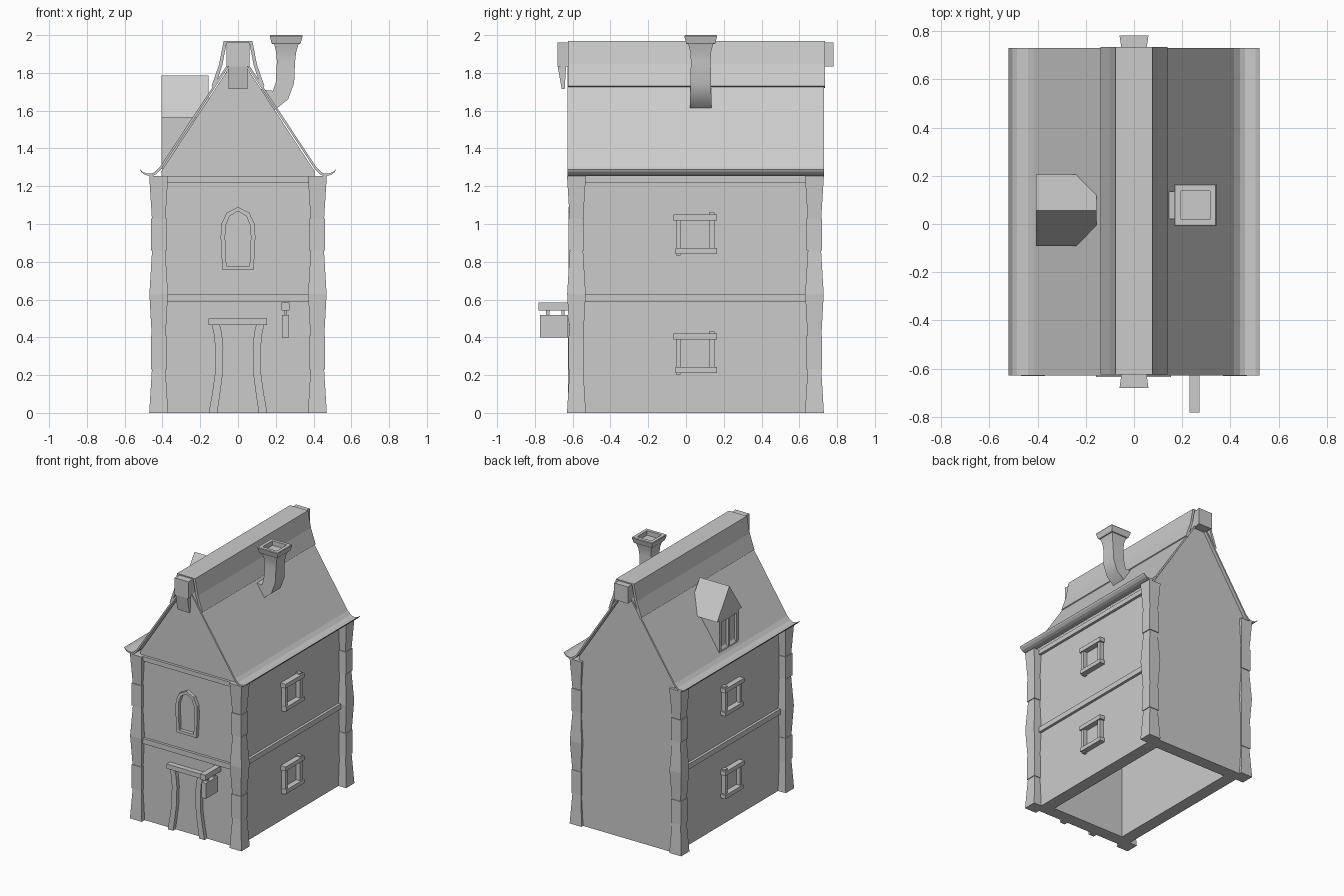
import bpy, bmesh, math

if "Cube" in bpy.data.objects:
    bpy.data.objects.remove(bpy.data.objects["Cube"])

CY = 0.05  # centre of the house along y


def finish(name, bm, smooth=False):
    bmesh.ops.recalc_face_normals(bm, faces=bm.faces)
    me = bpy.data.meshes.new(name)
    bm.to_mesh(me)
    bm.free()
    ob = bpy.data.objects.new(name, me)
    bpy.context.collection.objects.link(ob)
    if smooth:
        bpy.ops.object.select_all(action='DESELECT')
        ob.select_set(True)
        bpy.context.view_layer.objects.active = ob
        bpy.ops.object.shade_smooth_by_angle(angle=math.radians(35))
    return ob


def add_loft(bm, rings, caps=True):
    """Skin a list of rings that all have the same number of points."""
    vs = [[bm.verts.new(p) for p in r] for r in rings]
    n = len(vs[0])
    for a, b in zip(vs, vs[1:]):
        for i in range(n):
            bm.faces.new((a[i], a[(i + 1) % n], b[(i + 1) % n], b[i]))
    if caps:
        bm.faces.new(vs[0])
        bm.faces.new(vs[-1])


def add_prism(bm, pts, axis, a, b):
    """Extrude a profile: (x, z) along y or (y, z) along x."""
    def put(t):
        return [(p, t, q) if axis == 'y' else (t, p, q) for p, q in pts]
    add_loft(bm, [put(a), put(b)])


def prism(name, pts, axis, a, b):
    bm = bmesh.new()
    add_prism(bm, pts, axis, a, b)
    return finish(name, bm)


def boxes(name, *items):
    bm = bmesh.new()
    for x, y, z in items:
        add_prism(bm, [(x[0], z[0]), (x[1], z[0]), (x[1], z[1]), (x[0], z[1])], 'y', *y)
    return finish(name, bm)


def square(cx, cy, z, h):
    return [(cx - h, cy - h, z), (cx + h, cy - h, z), (cx + h, cy + h, z), (cx - h, cy + h, z)]


def sheet(half, dx, dz):
    """Symmetric thin shell profile from a right-hand outer half profile."""
    inner = [(max(x - dx, 0), z - dz) for x, z in half]
    def both(h):
        return h + [(-x, z) for x, z in reversed(h) if x > 0]
    return both(half) + both(inner)[::-1]


# walls: gabled prism with a gabled hollow, open from below
bm = bmesh.new()
add_prism(bm, [(-.405, 0), (.405, 0), (.405, 1.28), (0, 1.9), (-.405, 1.28)], 'y', -.595, .71)
bmesh.ops.recalc_face_normals(bm, faces=bm.faces)
hole = [f for f in bm.faces if f.calc_center_median().z < .001]
bmesh.ops.inset_individual(bm, faces=hole, thickness=.135)
for dz, flat in ((1.22, 1), (.4, 0)):
    hole = bmesh.ops.extrude_discrete_faces(bm, faces=hole)['faces']
    for v in hole[0].verts:
        v.co.z += dz
        v.co.x *= flat
bmesh.ops.remove_doubles(bm, verts=bm.verts[:], dist=.0005)
finish("walls", bm)

# corner posts of stacked stones
stones = [(0, .05), (.23, .036), (.23, .041), (.41, .041), (.41, .037), (.63, .049),
          (.86, .035), (.86, .041), (1.03, .041), (1.03, .036), (1.255, .05)]
for sx in (-1, 1):
    for sy in (-1, 1):
        bm = bmesh.new()
        add_loft(bm, [square(sx * .42, CY + sy * .63, z, h) for z, h in stones])
        finish("corner_post", bm)

# horizontal beams on front and sides
for z in ((.59, .63), (1.22, 1.255)):
    boxes("wall_beams",
          ((-.4, .4), (-.615, -.58), z),
          ((.39, .425), (CY - .61, CY + .61), z),
          ((-.425, -.39), (CY - .61, CY + .61), z))

# roof with curled eaves, and ridge cap
roof = [(.52, 1.29), (.505, 1.276), (.485, 1.268), (.46, 1.266), (.44, 1.275),
        (.415, 1.3), (.06, 1.838), (0, 1.93)]
prism("roof", sheet(roof, .006, .012), 'y', -.628, .73)
cap = [(.14, 1.73), (.1, 1.845), (.076, 1.97)]
prism("ridge_cap", sheet(cap, .016, .009), 'y', -.625, .735)

# ridge beam with flared ends, and front bracket
bm = bmesh.new()
ends = [(-.68, .06), (-.63, .053), (.735, .053), (.782, .06)]
add_loft(bm, [[(-w, y, 1.835), (w, y, 1.835), (w, y, 1.962), (-w, y, 1.962)] for y, w in ends])
finish("ridge_beam", bm)
prism("ridge_bracket", [(-.68, 1.84), (-.658, 1.715), (-.642, 1.715), (-.635, 1.84)], 'x', -.05, .05)

# side windows, two storeys on both sides
for s in (-1, 1):
    for dz in (0, -.63):
        x = sorted((s * .395, s * .437))
        xb = sorted((s * .395, s * .447))
        boxes("side_window",
              (x, (-.053, -.028), (.833 + dz, 1.03 + dz)),
              (x, (.122, .15), (.86 + dz, 1.06 + dz)),
              (xb, (-.065, .163), (1.018 + dz, 1.05 + dz)),
              (xb, (-.055, .163), (.842 + dz, .872 + dz)))

# arched front window frame
arch = [(-.083, .757), (.083, .757), (.092, .93), (.088, 1.0), (.06, 1.06),
        (0, 1.09), (-.06, 1.06), (-.088, 1.0), (-.092, .93)]
inner = [(x * .74, .92 + (z - .92) * .87) for x, z in arch]
bm = bmesh.new()
add_loft(bm, [[(x, y, z) for x, z in p] for p, y in
              ((arch, -.585), (arch, -.622), (inner, -.622), (inner, -.585))], caps=False)
finish("arched_window_frame", bm)

# door frame with curved jambs
jamb = [(.155, 0), (.137, .1), (.123, .2), (.12, .34), (.128, .42), (.14, .47),
        (.097, .47), (.085, .42), (.078, .34), (.082, .2), (.095, .1), (.11, 0)]
for s in (-1, 1):
    prism("door_jamb", [(s * x, z) for x, z in jamb], 'y', -.625, -.585)
boxes("door_lintel", ((-.157, .153), (-.635, -.585), (.465, .5)))

# hanging sign
boxes("sign_arm", ((.23, .272), (-.782, -.585), (.543, .585)))
boxes("sign_board", ((.233, .27), (-.772, -.625), (.4, .518)))
boxes("sign_hangers", *[((.244, .259), (y, y + .018), (.51, .55)) for y in (-.74, -.66)])

# bent chimney: inner edge, outer edge, half depth
path = [((.1, 1.72), (.17, 1.58), .058), ((.135, 1.71), (.205, 1.612), .057),
        ((.185, 1.705), (.265, 1.66), .056), ((.2, 1.75), (.297, 1.745), .055),
        ((.206, 1.86), (.302, 1.86), .052), ((.202, 1.91), (.308, 1.91), .055),
        ((.19, 1.957), (.322, 1.957), .067)]
cy = .078
bm = bmesh.new()
add_loft(bm, [[(a[0], cy - h, a[1]), (b[0], cy - h, b[1]), (b[0], cy + h, b[1]), (a[0], cy + h, a[1])]
              for a, b, h in path])
finish("chimney", bm, True)
bm = bmesh.new()
add_loft(bm, [square(.255, cy, z, h) for z, h in
              ((1.952, .072), (1.957, .077), (1.995, .087), (2, .084), (2, .06), (1.965, .06))])
finish("chimney_cap", bm)

# dormer on the left slope: side walls, recessed window, gabled roof
prism("dormer_roof", [(-.092, 1.565), (.205, 1.565), (.057, 1.785)], 'x', -.406, -.156)
fx = (-.404, -.375)
boxes("dormer_window",
      ((-.385, -.16), (-.045, .16), (1.3, 1.57)),
      ((-.404, -.16), (-.06, -.033), (1.295, 1.57)), ((-.404, -.16), (.147, .174), (1.295, 1.57)),
      (fx, (.046, .068), (1.32, 1.55)),
      (fx, (-.04, .155), (1.295, 1.325)), (fx, (-.04, .155), (1.545, 1.57)))
